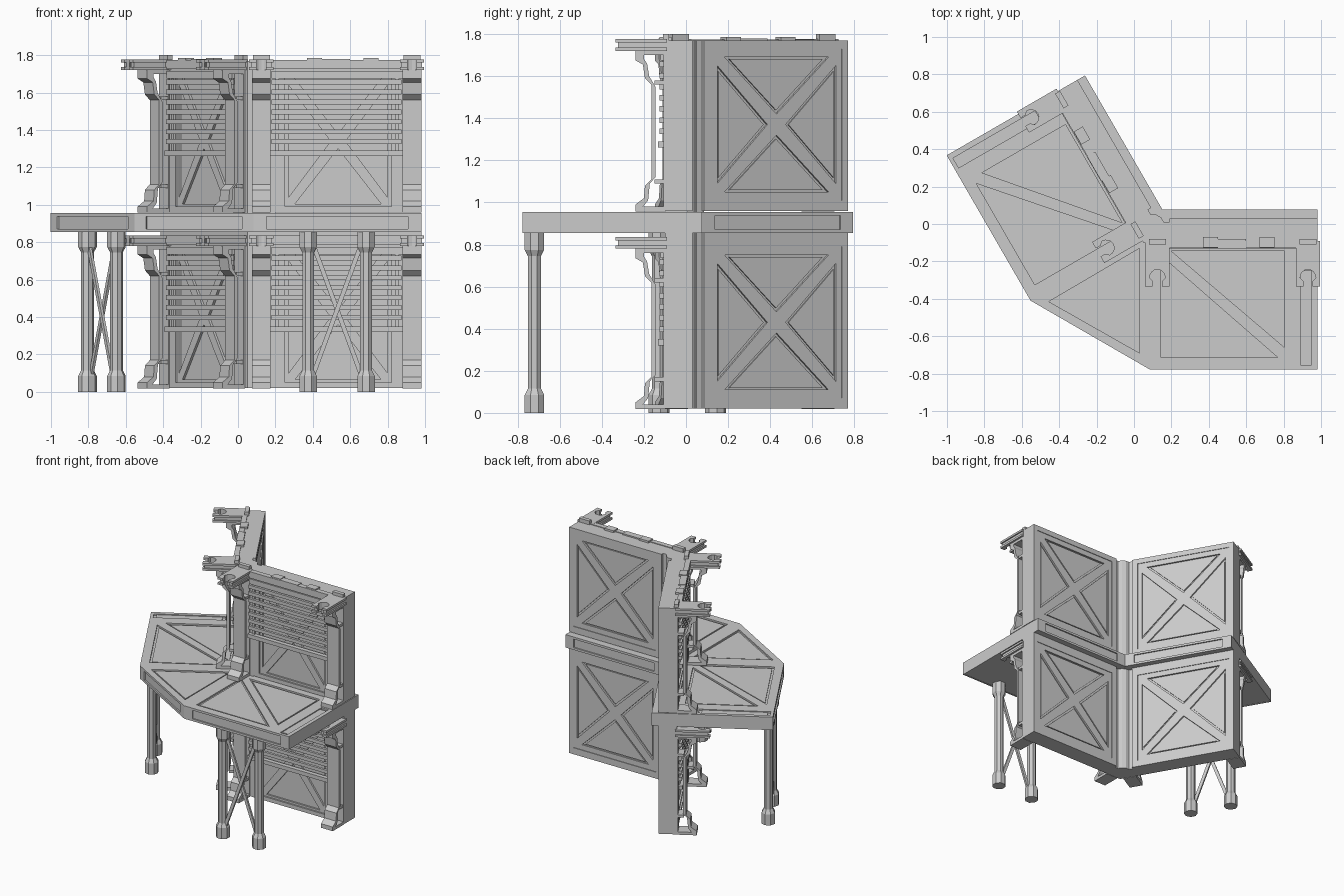
import bpy, bmesh, math
from mathutils import Matrix, Vector

if "Cube" in bpy.data.objects:
    bpy.data.objects.remove(bpy.data.objects["Cube"])

# Plan: the right wing lies along x; the left wing mirrors it across a 60 degree line through C
C = Vector((0.152, 0.077, 0))
a = math.radians(120)
R = Matrix(((math.cos(a), math.sin(a), 0, 0), (math.sin(a), -math.cos(a), 0, 0), (0, 0, 1, 0), (0, 0, 0, 1)))
MIRROR = Matrix.Translation(C) @ R @ Matrix.Translation(-C)
wing = []


def mir(p):
    v = MIRROR @ Vector((p[0], p[1], 0))
    return (v.x, v.y)


def axes(u, v, w, o=(0, 0, 0)):
    m = Matrix.Identity(4)
    for i, col in enumerate((u, v, w, o)):
        for j in range(3):
            m[j][i] = col[j]
    return m


X, Y, Z = (1, 0, 0), (0, 1, 0), (0, 0, 1)
XY, XZ, YZ = axes(X, Y, Z), axes(X, Z, Y), axes(Y, Z, X)


def add(name, mesh, keep=True):
    bm = bmesh.new()
    bm.from_mesh(mesh)
    bmesh.ops.remove_doubles(bm, verts=bm.verts, dist=1e-5)
    bmesh.ops.recalc_face_normals(bm, faces=bm.faces)
    bm.to_mesh(mesh)
    bm.free()
    for p in mesh.polygons:
        p.use_smooth = False
    ob = bpy.data.objects.new(name, mesh)
    bpy.context.collection.objects.link(ob)
    if keep:
        wing.append(ob)
    return ob


def plate(name, outline, d0, d1, frame=XY, holes=(), keep=True):
    """Flat plate with holes, extruded from depth d0 to d1 along the frame's third axis."""
    cu = bpy.data.curves.new(name, 'CURVE')
    cu.dimensions, cu.fill_mode, cu.extrude = '2D', 'BOTH', (d1 - d0) / 2
    for pts in [outline, *holes]:
        s = cu.splines.new('POLY')
        s.points.add(len(pts) - 1)
        for q, p in zip(s.points, pts):
            q.co = (p[0], p[1], 0, 1)
        s.use_cyclic_u = True
    tmp = bpy.data.objects.new(name + "_tmp", cu)
    bpy.context.collection.objects.link(tmp)
    bpy.context.view_layer.update()
    dg = bpy.context.evaluated_depsgraph_get()
    me = bpy.data.meshes.new_from_object(tmp.evaluated_get(dg))
    bpy.data.objects.remove(tmp)
    me.transform(frame @ Matrix.Translation((0, 0, (d0 + d1) / 2)))
    return add(name, me, keep)


def rect(x0, x1, y0, y1):
    return [(x0, y0), (x1, y0), (x1, y1), (x0, y1)]


def box(name, x0, x1, y0, y1, z0, z1):
    bm = bmesh.new()
    bmesh.ops.create_cube(bm, size=1)
    bm.transform(Matrix.Translation(((x0 + x1) / 2, (y0 + y1) / 2, (z0 + z1) / 2))
                 @ Matrix.Diagonal((x1 - x0, y1 - y0, z1 - z0, 1)))
    me = bpy.data.meshes.new(name)
    bm.to_mesh(me)
    bm.free()
    return add(name, me)


def tri_holes(x0, x1, z0, z1, g=0.045, r=0.0):
    """Four triangles left open by a cross brace in a rectangle."""
    cx, cz = (x0 + x1) / 2, (z0 + z1) / 2
    return [[(x0 + g, z1 - r), (x1 - g, z1 - r), (cx, cz + g)], [(x0 + g, z0 + r), (x1 - g, z0 + r), (cx, cz - g)],
            [(x0 + r, z0 + g), (x0 + r, z1 - g), (cx - g, cz)], [(x1 - r, z0 + g), (x1 - r, z1 - g), (cx + g, cz)]]


def bar(name, x0, z0, x1, z1, w, y0, y1):
    d = Vector((x1 - x0, z1 - z0)).normalized() * w / 2
    n = (-d.y, d.x)
    plate(name, [(x0 + n[0], z0 + n[1]), (x1 + n[0], z1 + n[1]), (x1 - n[0], z1 - n[1]), (x0 - n[0], z0 - n[1])],
          y0, y1, XZ)


# Two identical storeys of wall
for level, dz in (("lower", 0), ("upper", 0.94)):
    zb, zt = 0.02 + dz, (0.86 if dz == 0 else 1.77)
    z0, z1 = 0.07 + dz, 0.79 + dz
    box(level + "_wall_core", 0.19, 0.98, -0.075, 0.012, zb, zt)
    edge = rect(0.19, 0.98, zb, zt)
    # Back face: frame and cross-braced panel
    plate(level + "_back_frame", edge, 0.012, 0.03, XZ, [rect(0.235, 0.945, z0, z1)])
    plate(level + "_back_panel", rect(0.235, 0.945, z0, z1), 0.012, 0.025, XZ,
          tri_holes(0.255, 0.925, z0 + 0.03, z1 - 0.03, 0.05, 0.01))
    for i, t in enumerate(tri_holes(0.255, 0.925, z0 + 0.03, z1 - 0.03, 0.05, 0.01)):
        c = sum((Vector(p) for p in t), Vector((0, 0))) / 3
        plate(f"{level}_back_infill_{i}", [tuple(c + (Vector(p) - c) * 0.9) for p in t], 0.01, 0.02, XZ)
    # Front face: frame and cross-braced panel
    plate(level + "_front_frame", edge, -0.1, -0.075, XZ, [rect(0.25, 0.82, 0.05 + dz, 0.75 + dz)])
    plate(level + "_front_panel", rect(0.25, 0.82, 0.05 + dz, 0.75 + dz), -0.088, -0.075, XZ,
          tri_holes(0.265, 0.805, 0.06 + dz, 0.74 + dz, 0.04, 0.005))
    # Shutter slats, sill and header
    for i in range(7):
        z = 0.385 + i * 0.053 + dz
        box(f"{level}_slat_{i}", 0.18, 0.875, -0.127, -0.108, z, z + 0.026)
    box(level + "_sill", 0.175, 0.88, -0.132, -0.098, 0.32 + dz, 0.35 + dz)
    for x in (0.2, 0.84):
        box(level + "_slat_rail", x, x + 0.02, -0.112, -0.098, 0.33 + dz, 0.74 + dz)
    box(level + "_header", 0.18, 0.88, -0.12, -0.098, 0.735 + dz, 0.775 + dz)
    box(level + "_top_beam", 0.14, 0.98, -0.128, -0.09, 0.785 + dz, 0.835 + dz)
    # Bracket columns with corbels and forked caps
    for side, cx in (("inner", 0.125), ("outer", 0.93)):
        nm = f"{level}_{side}_"
        out = [(-0.1, 0.78), (-0.24, 0.78), (-0.24, 0.735), (-0.205, 0.715), (-0.195, 0.65), (-0.165, 0.62),
               (-0.165, 0.17), (-0.195, 0.14), (-0.2, 0.08), (-0.24, 0.05), (-0.24, 0.018), (-0.1, 0.018)]
        hole = [(-0.108, 0.76), (-0.2, 0.76), (-0.2, 0.742), (-0.185, 0.72), (-0.175, 0.66), (-0.145, 0.61),
                (-0.145, 0.18), (-0.172, 0.15), (-0.18, 0.07), (-0.205, 0.04), (-0.108, 0.04)]
        up = lambda pts: [(p[0], p[1] + dz) for p in pts]
        plate(nm + "column", up(out), cx - 0.05, cx + 0.05, YZ, [up(hole)])
        for zz in (0.15, 0.62):
            box(nm + "column_tie", cx - 0.045, cx + 0.045, -0.15, -0.09, zz + dz, zz + 0.02 + dz)

        def fork(w, y0):
            arch = [(cx + 0.042 * math.cos(t), -0.288 + 0.045 * math.sin(t))
                    for t in [math.pi * k / 8 for k in range(9)]]
            return [(cx - w, -0.09), (cx - w, y0), (cx - 0.025, y0), (cx - 0.025, -0.305), *arch[::-1],
                    (cx + 0.025, -0.305), (cx + 0.025, y0), (cx + w, y0), (cx + w, -0.09)]
        for i, (w, y0, za, zc) in enumerate(((0.065, -0.335, 0.78, 0.796), (0.055, -0.322, 0.796, 0.82),
                                             (0.065, -0.335, 0.82, 0.836))):
            plate(f"{nm}cap_{i}", fork(w, y0), za + dz, zc + dz)
        if dz:
            box(nm + "cap_block", cx - 0.045, cx + 0.045, -0.11, -0.08, 1.77, 1.8)

# Small blocks along the wall top
for x in (0.37, 0.67):
    box("top_block", x, x + 0.08, -0.125, -0.07, 1.765, 1.785)
box("top_plate", 0.45, 0.6, -0.13, -0.08, 1.76, 1.78)

# Support legs: octagonal with flared foot and capital
for cx in (0.375, 0.685):
    bm = bmesh.new()
    prof = [(0, 0.05), (0.085, 0.05), (0.115, 0.034), (0.745, 0.034), (0.775, 0.05), (0.86, 0.05)]
    rings = []
    for z, r in prof:
        rings.append([bm.verts.new((cx + r * math.cos(k * math.pi / 4 + math.pi / 8),
                                    -0.72 + r * math.sin(k * math.pi / 4 + math.pi / 8), z)) for k in range(8)])
    for lo, hi in zip(rings, rings[1:]):
        for k in range(8):
            bm.faces.new((lo[k], lo[(k + 1) % 8], hi[(k + 1) % 8], hi[k]))
    bm.faces.new(rings[0])
    bm.faces.new(rings[-1])
    me = bpy.data.meshes.new("leg")
    bm.to_mesh(me)
    bm.free()
    add("support_leg", me)
bar("leg_brace_a", 0.39, 0.06, 0.67, 0.82, 0.024, -0.735, -0.72)
bar("leg_brace_b", 0.67, 0.06, 0.39, 0.82, 0.024, -0.72, -0.705)

# Mirror every wing part to the left wing
for ob in list(wing):
    me = ob.data.copy()
    me.transform(MIRROR)
    me.flip_normals()
    ob.name = "right_" + ob.name
    bpy.context.collection.objects.link(bpy.data.objects.new(ob.name.replace("right_", "left_", 1), me))

# Corner pillar joining the wings
half = [(0.2, -0.1), (0.2, 0.01), (0.16, 0.01), (0.145, 0.035)]
plate("corner_pillar", [(0.05, -0.1)] + half + [mir(p) for p in half[::-1]], 0.02, 1.77, keep=False)

# Deck: core, recessed top plate and edge fascias
core = [(0.97, 0.067), (0.97, -0.767), (0.086, -0.767)]
plate("deck_core", [(0.146, 0.067)] + core + [mir(p) for p in core[::-1]], 0.857, 0.943, keep=False)
rim = [(0.98, 0.077), (0.98, -0.777), (0.083, -0.777)]
outline = [(C.x, C.y)] + rim + [mir(p) for p in rim[::-1]]
holes = [[(0.145, -0.17), (0.145, -0.715), (0.77, -0.715)], [(0.2, -0.145), (0.805, -0.145), (0.805, -0.66)],
         rect(0.89, 0.95, -0.755, -0.25)]
holes += [[mir(p) for p in h] for h in holes]
corner = [(0.03, -0.13), (0.03, -0.69), (-0.455, -0.415)]
plate("deck_top", outline, 0.943, 0.955, holes=holes + [corner], keep=False)
for i, h in enumerate(holes + [corner]):
    c = sum((Vector(p) for p in h), Vector((0, 0))) / len(h)
    plate(f"deck_inlay_{i}", [tuple(c + (Vector(p) - c) * 0.92) for p in h], 0.94, 0.95, keep=False)
for i, (p, q) in enumerate(zip(outline, outline[1:] + outline[:1])):
    p, q = Vector((*p, 0)), Vector((*q, 0))
    u, n = (q - p).normalized(), (q - p).length
    w = Vector((u.y, -u.x, 0))
    cut = [] if i in (1, 5) else [rect(0.07, n - 0.07, 0.872, 0.938)]
    plate(f"deck_fascia_{i}", rect(0, n, 0.855, 0.955), 0, 0.011, axes(u, Z, w, p), cut, keep=False)
